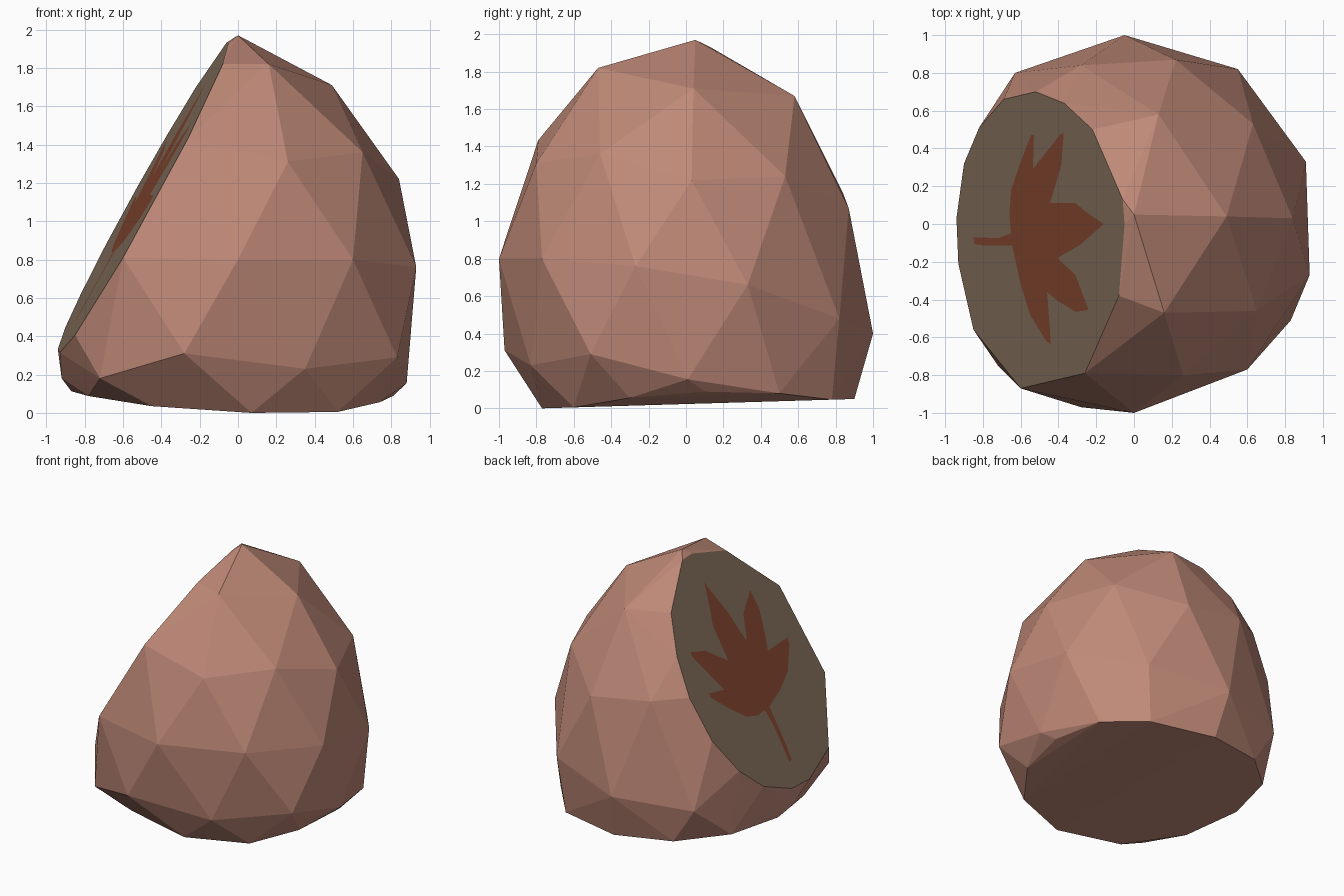
import bpy, bmesh
from mathutils import Vector

if "Cube" in bpy.data.objects:
    bpy.data.objects.remove(bpy.data.objects["Cube"])


def material(name, rgb):
    m = bpy.data.materials.new(name)
    m.diffuse_color = (*rgb, 1)
    m.use_nodes = True
    m.node_tree.nodes["Principled BSDF"].inputs["Base Color"].default_value = m.diffuse_color
    return m


stone = material("pink stone", (0.52, 0.25, 0.185))
inner = material("grey brown cut stone", (0.234, 0.16, 0.105))
leaf_red = material("rust red", (0.24, 0.063, 0.03))


# Slanted split plane and slightly dished underside
def split_z(x, y):
    return 2.02 + 1.8 * x + 0.15 * y


def base_z(x, y):
    return 0.023 + 0.03 * y + 0.13 * max(0, -0.2 - x) + 0.3 * max(0, x - 0.6)


SPLIT_NORMAL = Vector((-1.8, -0.15, 1)).normalized()

# Rock body: corner points, split rim and base rim wrapped in a hull
corners = [
    (0, .05, 1.97), (.16, -.47, 1.82), (.49, .04, 1.71), (.13, .58, 1.67),
    (.65, -.46, 1.36), (.26, -.80, 1.31), (.84, .03, 1.22), (.63, .53, 1.24),
    (.22, .87, 1.07), (-.28, .84, 1.15), (.93, -.27, .76), (.60, -.77, .80),
    (0, -1, .80), (.91, .33, .66), (.55, .82, .48), (-.05, 1, .40),
    (-.63, .80, .36), (.83, -.51, .29), (.35, -.83, .23), (-.28, -.97, .31),
    (-.72, -.75, .18), (-.92, 0, .18), (.88, .01, .155),
]
split_rim = [
    (-.08, -.38), (-.05, 0), (-.06, .13), (-.22, .50), (-.37, .64), (-.52, .70),
    (-.69, .66), (-.82, .51), (-.90, .32), (-.94, .03), (-.93, -.21),
    (-.85, -.56), (-.60, -.87), (-.26, -.79),
]
base_rim = [
    (.07, -.77), (.52, -.60), (.74, -.30), (.81, .10), (.74, .50), (.50, .78),
    (0, .90), (-.45, .80), (-.76, .52), (-.87, .10), (-.78, -.35), (-.45, -.68),
]
points = corners + [(x, y, split_z(x, y)) for x, y in split_rim]
points += [(x, y, base_z(x, y)) for x, y in base_rim]

bm = bmesh.new()
for p in points:
    bm.verts.new(p)
hull = bmesh.ops.convex_hull(bm, input=bm.verts)
loose = {g for g in hull["geom_interior"] + hull["geom_unused"]
         if isinstance(g, bmesh.types.BMVert)}
bmesh.ops.delete(bm, geom=list(loose), context='VERTS')
bmesh.ops.dissolve_limit(bm, angle_limit=0.01, verts=bm.verts, edges=bm.edges)
bmesh.ops.recalc_face_normals(bm, faces=bm.faces)
bm.normal_update()

# Fossil leaf outline, cut into the split face
outline = [
    (-.85, -.07), (-.72, -.075), (-.65, -.05), (-.66, .05), (-.65, .18),
    (-.60, .33), (-.545, .47), (-.53, .47), (-.535, .29), (-.39, .475),
    (-.372, .48), (-.385, .31), (-.445, .11), (-.31, .11), (-.25, .06),
    (-.16, 0), (-.285, -.11), (-.405, -.18), (-.31, -.27), (-.24, -.455),
    (-.31, -.465), (-.40, -.41), (-.46, -.36), (-.44, -.635), (-.465, -.62),
    (-.55, -.48), (-.60, -.32), (-.645, -.115), (-.79, -.115), (-.845, -.105),
]
split = max(bm.faces, key=lambda f: f.normal.dot(SPLIT_NORMAL))
rim_edges = list(split.edges)
bmesh.ops.delete(bm, geom=[split], context='FACES_ONLY')
leaf = bm.faces.new([bm.verts.new((x, y, split_z(x, y))) for x, y in outline])
leaf.material_index = 2
fill = bmesh.ops.triangle_fill(bm, edges=rim_edges + list(leaf.edges),
                               use_beauty=True, normal=SPLIT_NORMAL)
for g in fill["geom"]:
    if isinstance(g, bmesh.types.BMFace):
        g.material_index = 1
bmesh.ops.triangulate(bm, faces=[leaf])
bmesh.ops.recalc_face_normals(bm, faces=bm.faces)

mesh = bpy.data.meshes.new("rock")
bm.to_mesh(mesh)
bm.free()
for m in (stone, inner, leaf_red):
    mesh.materials.append(m)
bpy.context.collection.objects.link(bpy.data.objects.new("leaf_fossil_rock", mesh))
